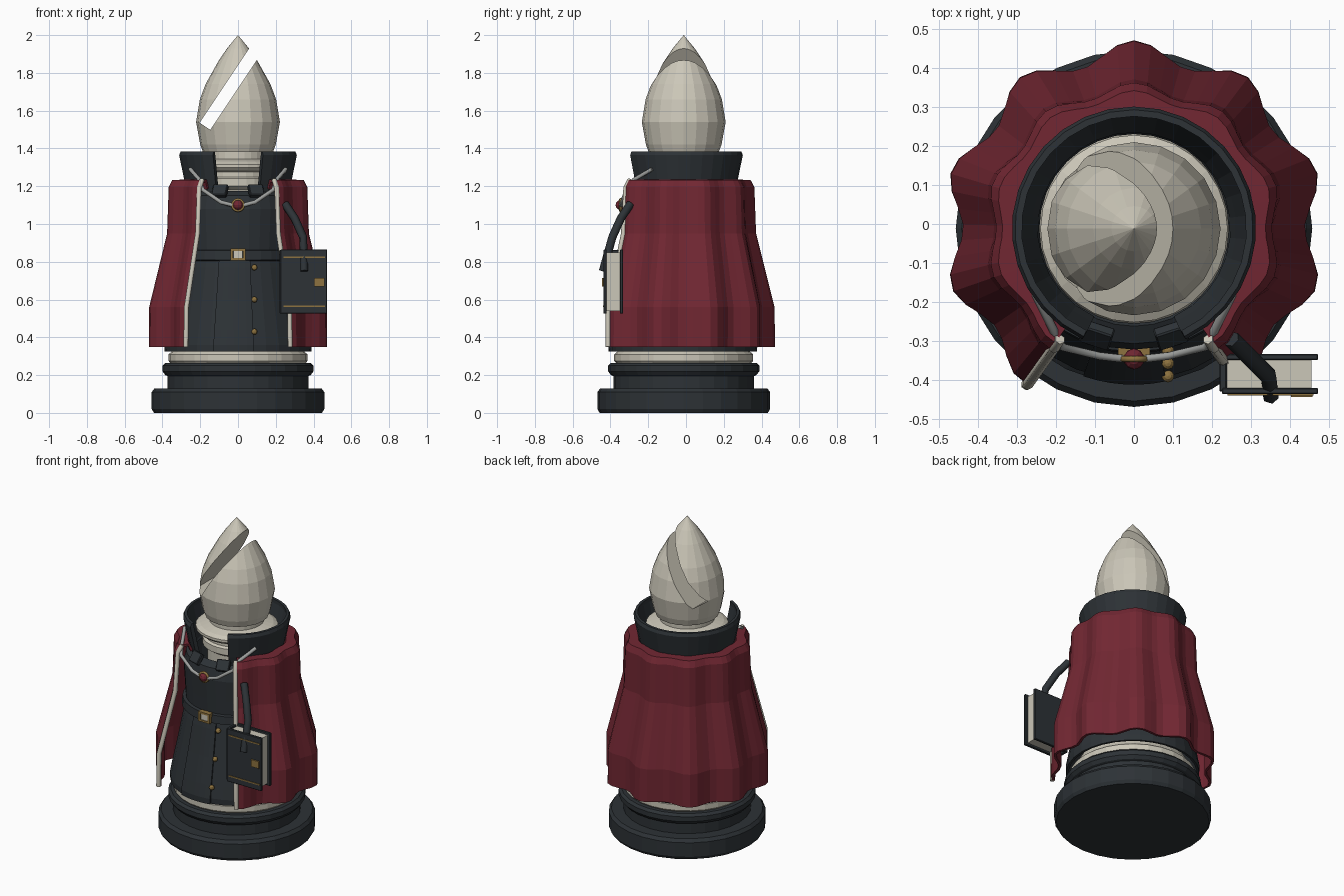
import bpy, bmesh
from math import sin, cos, radians, pi
from mathutils import Vector

if "Cube" in bpy.data.objects:
    bpy.data.objects.remove(bpy.data.objects["Cube"])

CY = -0.012  # centre of the turned parts in y


def material(name, col):
    m = bpy.data.materials.new(name)
    m.diffuse_color = (*col, 1)
    m.use_nodes = True
    m.node_tree.nodes["Principled BSDF"].inputs["Base Color"].default_value = m.diffuse_color
    return m


DARK = material("charcoal", (0.026, 0.032, 0.037))
CREAM = material("ivory", (0.60, 0.57, 0.48))
RED = material("crimson", (0.165, 0.02, 0.032))
GOLD = material("brass", (0.27, 0.17, 0.05))
SILVER = material("silver", (0.34, 0.35, 0.34))


def finish(name, bm, mat):
    me = bpy.data.meshes.new(name)
    bmesh.ops.recalc_face_normals(bm, faces=bm.faces)
    bm.to_mesh(me)
    bm.free()
    ob = bpy.data.objects.new(name, me)
    bpy.context.collection.objects.link(ob)
    if mat:
        me.materials.append(mat)
    return ob


def solidify(ob, t):
    m = ob.modifiers.new("thickness", "SOLIDIFY")
    m.thickness = t
    m.offset = -1
    return ob


def lathe(name, profile, mat, segs=28, gap=None, folds=0, sx=1.0):
    """Turn (radius, z[, fold depth]) points about z; gap = (left, right) degrees kept open at the front."""
    bm = bmesh.new()
    a0, a1 = (-90, 270) if gap is None else (-90 + gap[1], 270 - gap[0])
    n = segs if gap is None else segs + 1
    rings = []
    for p in profile:
        ring = []
        for i in range(n):
            a = radians(a0 + (a1 - a0) * i / segs)
            r = p[0] + (p[2] * cos(folds * (a - pi / 2)) if folds else 0)
            ring.append(bm.verts.new((r * cos(a) * sx, r * sin(a) + CY, p[1])))
        rings.append(ring)
    for lo, hi in zip(rings, rings[1:]):
        for i in range(segs):
            j = (i + 1) % n
            bm.faces.new((lo[i], lo[j], hi[j], hi[i]))
    bmesh.ops.remove_doubles(bm, verts=bm.verts, dist=1e-5)
    return finish(name, bm, mat)


def box(name, x, y, z, mat, bevel=0.0):
    bm = bmesh.new()
    bmesh.ops.create_cube(bm, size=1)
    for v in bm.verts:
        v.co = Vector([(s[0] + s[1]) / 2 + c * (s[1] - s[0]) for c, s in zip(v.co, (x, y, z))])
    if bevel:
        bmesh.ops.bevel(bm, geom=bm.edges[:], offset=bevel, segments=1, affect="EDGES")
    return finish(name, bm, mat)


def tube(name, pts, r, mat, cyclic=False):
    cu = bpy.data.curves.new(name, "CURVE")
    cu.dimensions = "3D"
    cu.bevel_depth, cu.bevel_resolution, cu.use_fill_caps = r, 1, True
    sp = cu.splines.new("POLY")
    sp.points.add(len(pts) - 1)
    for q, p in zip(sp.points, pts):
        q.co = (*p, 1)
    sp.use_cyclic_u = cyclic
    cu.materials.append(mat)
    ob = bpy.data.objects.new(name, cu)
    bpy.context.collection.objects.link(ob)
    bpy.ops.object.select_all(action="DESELECT")
    ob.select_set(True)
    bpy.context.view_layer.objects.active = ob
    bpy.ops.object.convert(target="MESH")
    return bpy.context.view_layer.objects.active


def ball(name, c, r, mat):
    bm = bmesh.new()
    bmesh.ops.create_uvsphere(bm, u_segments=10, v_segments=6, radius=r)
    bmesh.ops.translate(bm, verts=bm.verts, vec=c)
    return finish(name, bm, mat)


# stepped base
lathe("base", [(0, 0), (0.445, 0), (0.457, 0.02), (0.457, 0.11), (0.442, 0.13), (0.372, 0.13),
               (0.372, 0.195), (0.385, 0.2), (0.4, 0.22), (0.4, 0.25), (0.385, 0.265), (0, 0.265)], DARK)
# ivory foot ring, hidden shaft and turned neck
lathe("body", [(0, 0.26), (0.355, 0.26), (0.368, 0.275), (0.368, 0.31), (0.35, 0.325), (0.25, 0.5), (0.17, 1.1),
               (0.17, 1.18), (0.2, 1.2), (0.2, 1.24), (0.185, 1.25), (0.185, 1.275), (0.225, 1.285),
               (0.24, 1.3), (0.24, 1.315), (0.215, 1.33), (0.16, 1.345), (0.16, 1.4), (0, 1.4)], CREAM)

# pointed head with slanted slot
head = lathe("head", [(0, 1.38), (0.185, 1.38), (0.2, 1.42), (0.222, 1.54), (0.202, 1.66), (0.172, 1.74),
                      (0.105, 1.86), (0.058, 1.93), (0, 2.0)], CREAM, 20)
cut = box("slot_cutter", (-0.034, 0.034), (-0.5, 0.5), (0, 0.8), None)
cut.location = (-0.175, 0, 1.517)
cut.rotation_euler = (0, radians(33.7), 0)
cut.hide_render = True
mod = head.modifiers.new("slot", "BOOLEAN")
mod.operation, mod.object, mod.solver = "DIFFERENCE", cut, "EXACT"
bpy.context.view_layer.objects.active = head
bpy.ops.object.modifier_apply(modifier="slot")
bpy.data.objects.remove(cut)

# long coat with belt and overlapping front panel
COAT = [(0.388, 0.325), (0.39, 0.36), (0.375, 0.44), (0.342, 0.6), (0.31, 0.77), (0.295, 0.83), (0.302, 0.95),
        (0.31, 1.08), (0.295, 1.15), (0.25, 1.175)]
solidify(lathe("coat", COAT, DARK, 32), 0.015)
solidify(lathe("coat_panel", [(r + 0.01, z) for r, z in COAT[:6]], DARK, 6, gap=(348, -19)), 0.015)
lathe("belt", [(0.3, 0.805), (0.32, 0.81), (0.316, 0.86), (0.29, 0.865)], DARK, 32)

# buckle and buttons
box("buckle_plate", (-0.025, 0.025), (-0.342, -0.32), (0.815, 0.86), CREAM)
for x in (-0.034, 0.034):
    box("buckle_side", (x - 0.007, x + 0.007), (-0.348, -0.315), (0.808, 0.87), GOLD)
for z in (0.814, 0.864):
    box("buckle_bar", (-0.034, 0.034), (-0.347, -0.315), (z - 0.006, z + 0.006), GOLD)
for y, z in ((-0.325, 0.77), (-0.357, 0.6), (-0.39, 0.43)):
    ball("button", (0.087, y, z), 0.016, GOLD)

# pleated cape, open at the front
solidify(lathe("cape", [(0.265, 1.19, 0.006), (0.285, 1.235, 0.006), (0.342, 1.233, 0.012), (0.36, 1.195, 0.014),
                        (0.367, 0.95, 0.016), (0.455, 0.56, 0.026), (0.455, 0.35, 0.028)],
               RED, 56, gap=(34, 34), folds=10, sx=1.02), 0.016)

# standing collar
solidify(lathe("collar", [(0.27, 1.17), (0.285, 1.23), (0.313, 1.365), (0.305, 1.385), (0.288, 1.385)],
               DARK, 26, gap=(25, 25)), 0.024)

# mirrored parts: cape trim, chain, collar lapels
for s in (-1, 1):
    tube("cape_trim", [(s * 0.19, -0.295, 1.235), (s * 0.205, -0.318, 1.19), (s * 0.214, -0.33, 0.95),
                       (s * 0.273, -0.412, 0.56), (s * 0.276, -0.412, 0.35)], 0.014, CREAM)
    tube("chain", [(s * 0.253, -0.18, 1.29), (s * 0.205, -0.275, 1.235), (s * 0.185, -0.315, 1.18),
                   (s * 0.09, -0.338, 1.115), (s * 0.03, -0.345, 1.1)], 0.011, SILVER)
    lapel = box("lapel", (-0.04, 0.04), (-0.014, 0.014), (-0.035, 0.035), DARK, 0.004)
    lapel.location = (s * 0.095, -0.285, 1.175)
    lapel.rotation_euler = (radians(-35), 0, s * radians(18))

# pendant
ball("pendant_gem", (0, -0.346, 1.1), 0.027, RED)
tube("pendant_ring", [(0.03 * cos(i * pi / 6), -0.346, 1.1 + 0.03 * sin(i * pi / 6)) for i in range(12)],
     0.008, GOLD, True)

# hanging book with strap
box("book_pages", (0.235, 0.455), (-0.42, -0.347), (0.54, 0.85), CREAM)
for y in (-0.341, -0.428):
    box("book_cover", (0.225, 0.472), (y - 0.008, y + 0.008), (0.525, 0.865), DARK, 0.003)
box("book_spine", (0.219, 0.238), (-0.43, -0.339), (0.527, 0.863), DARK, 0.003)
box("book_clasp", (0.402, 0.458), (-0.444, -0.43), (0.67, 0.715), GOLD)
for z in (0.565, 0.825):
    box("book_line", (0.24, 0.46), (-0.44, -0.43), (z - 0.004, z + 0.004), GOLD)
tube("book_strap", [(0.25, -0.295, 1.105), (0.3, -0.345, 1.03), (0.345, -0.39, 0.93), (0.35, -0.44, 0.75)],
     0.022, DARK)
